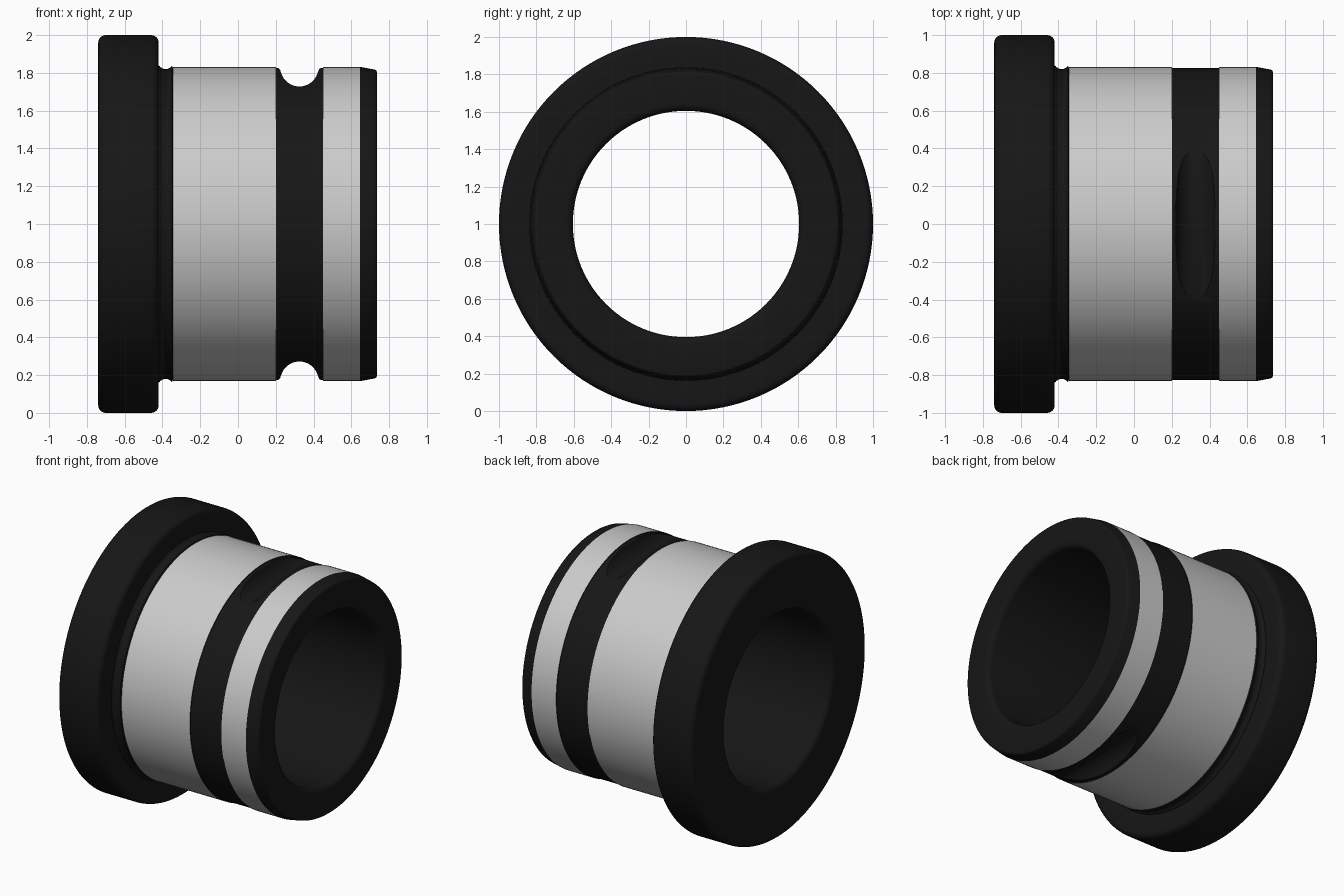
import bpy, bmesh
from math import sin, cos, pi, radians

if "Cube" in bpy.data.objects:
    bpy.data.objects.remove(bpy.data.objects["Cube"])

SEGMENTS = 128
BLACK, GREY = 0, 1

black = bpy.data.materials.new("black_finish")
black.diffuse_color = (0.008, 0.008, 0.008, 1)
black.use_nodes = True
black.node_tree.nodes["Principled BSDF"].inputs["Base Color"].default_value = black.diffuse_color
grey_tag = bpy.data.materials.new("ground_tag")


def arc(cx, cr, radius, a0, a1, n=6):
    """Points of a circular arc, angles in degrees."""
    return [(cx + radius * cos(radians(a0 + (a1 - a0) * i / n)),
             cr + radius * sin(radians(a0 + (a1 - a0) * i / n))) for i in range(n + 1)]


def add_object(name, bm):
    bmesh.ops.recalc_face_normals(bm, faces=bm.faces)
    mesh = bpy.data.meshes.new(name)
    bm.to_mesh(mesh)
    bm.free()
    obj = bpy.data.objects.new(name, mesh)
    bpy.context.collection.objects.link(obj)
    return obj


def lathe(name, profile, grey_ranges):
    """Revolve a closed (x, radius) profile about the x axis at z = 1."""
    bm = bmesh.new()
    rings = []
    for i in range(SEGMENTS):
        a = 2 * pi * i / SEGMENTS
        rings.append([bm.verts.new((x, r * sin(a), 1 + r * cos(a))) for x, r in profile])
    n = len(profile)
    for i in range(SEGMENTS):
        p, q = rings[i], rings[(i + 1) % SEGMENTS]
        for j in range(n):
            k = (j + 1) % n
            f = bm.faces.new((p[j], p[k], q[k], q[j]))
            mid = (profile[j][0] + profile[k][0]) / 2
            outer = profile[j][1] > 0.826 and profile[k][1] > 0.826
            if outer and any(lo < mid < hi for lo, hi in grey_ranges):
                f.material_index = GREY
    return add_object(name, bm)


def notch_cutter(name, side):
    """Straight channel across y with rounded lips, above or below the axis."""
    left = arc(0.207, 0.808, 0.018, 90, 0, 4)
    bowl = arc(0.325, 0.829, 0.101, 195, 345, 20)
    right = [(0.65 - x, z) for x, z in reversed(left)]
    pts = [(0.207, 1.0)] + left + bowl + right + [(0.443, 1.0)]
    bm = bmesh.new()
    face = bm.faces.new([bm.verts.new((x, -0.9, 1 + side * z)) for x, z in pts])
    ext = bmesh.ops.extrude_face_region(bm, geom=[face])
    bmesh.ops.translate(bm, vec=(0, 1.8, 0),
                        verts=[v for v in ext["geom"] if isinstance(v, bmesh.types.BMVert)])
    obj = add_object(name, bm)
    obj.hide_render = True
    return obj


# Full section: flange, relief groove, two ground bands, tapered nose, bore
profile = (
    arc(-0.70, 0.96, 0.04, 180, 90)
    + arc(-0.46, 0.96, 0.04, 90, 0)
    + [(-0.42, 0.838)]
    + arc(-0.383, 0.860, 0.040, 215, 325, 8)
    + [(-0.343, 0.826), (-0.343, 0.832), (0.20, 0.832), (0.20, 0.826),
       (0.45, 0.826), (0.45, 0.832), (0.645, 0.832)]
    + arc(0.72, 0.802, 0.016, 80, 0, 4)
    + arc(0.696, 0.645, 0.04, 0, -90)
    + arc(-0.70, 0.645, 0.04, 270, 180)
)
body = lathe("bushing_body", profile, [(-0.35, 0.21), (0.44, 0.65)])
body.data.materials.append(black)
body.data.materials.append(grey_tag)

# Lock notches at the top and bottom of the black band
for name, side in (("top_notch_cutter", 1), ("bottom_notch_cutter", -1)):
    cutter = notch_cutter(name, side)
    cutter.data.materials.append(black)
    mod = body.modifiers.new(name, 'BOOLEAN')
    mod.operation = 'DIFFERENCE'
    mod.solver = 'EXACT'
    mod.object = cutter
    bpy.context.view_layer.objects.active = body
    bpy.ops.object.modifier_apply(modifier=mod.name)
    bpy.data.objects.remove(cutter)

# Smooth shading, then split the plain grey bands into their own object
bpy.ops.object.select_all(action='DESELECT')
body.select_set(True)
bpy.context.view_layer.objects.active = body
for keep, name in ((GREY, "ground_bands"), (BLACK, "bushing_body")):
    obj = body if keep == BLACK else body.copy()
    if keep == GREY:
        obj.data = body.data.copy()
        bpy.context.collection.objects.link(obj)
        obj.name = name
    bm = bmesh.new()
    bm.from_mesh(obj.data)
    bmesh.ops.delete(bm, geom=[f for f in bm.faces if f.material_index != keep], context='FACES')
    for f in bm.faces:
        f.material_index = 0
    bm.to_mesh(obj.data)
    bm.free()
    obj.data.materials.clear()
    if keep == BLACK:
        obj.data.materials.append(black)
    bpy.ops.object.select_all(action='DESELECT')
    obj.select_set(True)
    bpy.context.view_layer.objects.active = obj
    bpy.ops.object.shade_smooth_by_angle(angle=radians(30))
bpy.data.materials.remove(grey_tag)
